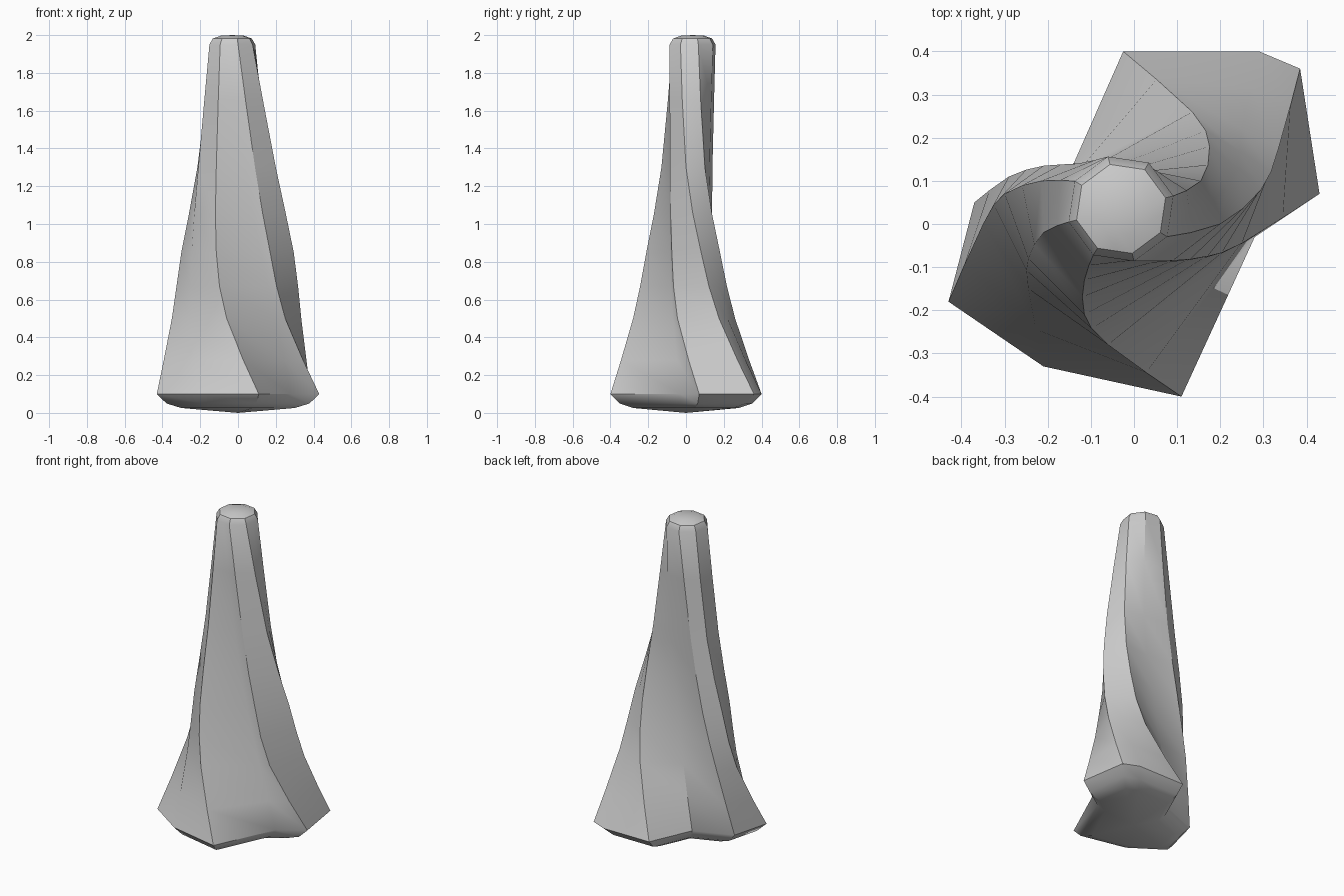
import bpy, bmesh, math
from mathutils import Vector

cube = bpy.data.objects.get("Cube")
if cube:
    bpy.data.objects.remove(cube, do_unlink=True)

# Horizontal sections of the twisted body: height, then the ridges in clockwise order
SECTIONS = [
    (.10, [(-.025, .4), (.29, .4), (.385, .36), (.43, .07), (.28, -.03),
           (.11, -.4), (-.21, -.33), (-.43, -.18), (-.37, .05), (-.14, .14)]),
    (.50, [(.135, .26), (.25, .22), (.335, .175), (.25, -.045), (.2, -.07),
           (-.06, -.28), (-.245, -.15), (-.35, 0), (-.29, .11), (-.08, .14)]),
    (.85, [(.175, .18), (.24, .13), (.295, .08), (.17, -.075), (.12, -.085),
           (-.115, -.21), (-.245, -.08), (-.3, .07), (-.21, .135), (-.03, .12)]),
    (1.3, [(.155, .1), (.18, .05), (.2, 0), (.09, -.085), (.04, -.09),
           (-.115, -.13), (-.21, -.02), (-.215, .1), (-.13, .14), (.03, .125)]),
]
TIP = Vector((-.03, .035, 0))
TIP_RADIUS = .125


def tip_ring(height):
    """Octagon with an extra point in the middle of two of its sides."""
    corner = [TIP + TIP_RADIUS * Vector((math.cos(a), math.sin(a), 0))
              for a in (math.radians(14 - 45 * k) for k in range(8))]
    a, b, g, c = corner[:4]
    ring = [a, (a + b) / 2, b, g, (g + c) / 2] + corner[3:]
    return [Vector((p.x, p.y, height)) for p in ring]


def spline(p0, p1, p2, p3, t):
    """Smooth curve from p1 to p2."""
    return .5 * (2 * p1 + (p2 - p0) * t + (2 * p0 - 5 * p1 + 4 * p2 - p3) * t ** 2
                 + (3 * p1 - p0 - 3 * p2 + p3) * t ** 3)


def scaled(ring, centre, factor, height):
    return [Vector((centre.x + (p.x - centre.x) * factor,
                    centre.y + (p.y - centre.y) * factor, height)) for p in ring]


# Body rings, with an in-between ring on every span
keys = [[Vector((x, y, z)) for x, y in pts] for z, pts in SECTIONS] + [tip_ring(1.95)]
last = len(keys) - 1
body = []
for i in range(last):
    around = [keys[max(i - 1, 0)], keys[i], keys[i + 1], keys[min(i + 2, last)]]
    for t in (0, .5):
        body.append([spline(*points, t) for points in zip(*around)])
body.append(keys[-1])

# Rounded foot and rounded tip
origin = Vector((0, 0, 0))
foot = [scaled(keys[0], origin, f, z) for f, z in ((.7, .026), (.88, .05))]
cap = [scaled(keys[-1], TIP, f, z) for f, z in ((.85, 1.982), (.5, 1.997))]
rings = foot + body + cap

bm = bmesh.new()
loops = [[bm.verts.new(p) for p in ring] for ring in rings]
count = len(loops[0])
for low, high in zip(loops, loops[1:]):
    for k in range(count):
        n = (k + 1) % count
        bm.faces.new((low[k], low[n], high[n], high[k]))
for loop, pole in ((loops[0], origin), (loops[-1], TIP + Vector((0, 0, 2)))):
    centre = bm.verts.new(pole)
    for k in range(count):
        bm.faces.new((loop[k], loop[(k + 1) % count], centre))
bmesh.ops.recalc_face_normals(bm, faces=bm.faces)

mesh = bpy.data.meshes.new("twisted_spire")
bm.to_mesh(mesh)
bm.free()
spire = bpy.data.objects.new("twisted_spire", mesh)
bpy.context.collection.objects.link(spire)

# Plain grey
grey = bpy.data.materials.new("light_grey")
grey.use_nodes = True
colour = (.6, .6, .6, 1)
grey.diffuse_color = colour
grey.node_tree.nodes["Principled BSDF"].inputs["Base Color"].default_value = colour
mesh.materials.append(grey)

bpy.ops.object.select_all(action='DESELECT')
spire.select_set(True)
bpy.context.view_layer.objects.active = spire
bpy.ops.object.shade_smooth_by_angle(angle=math.radians(32))
